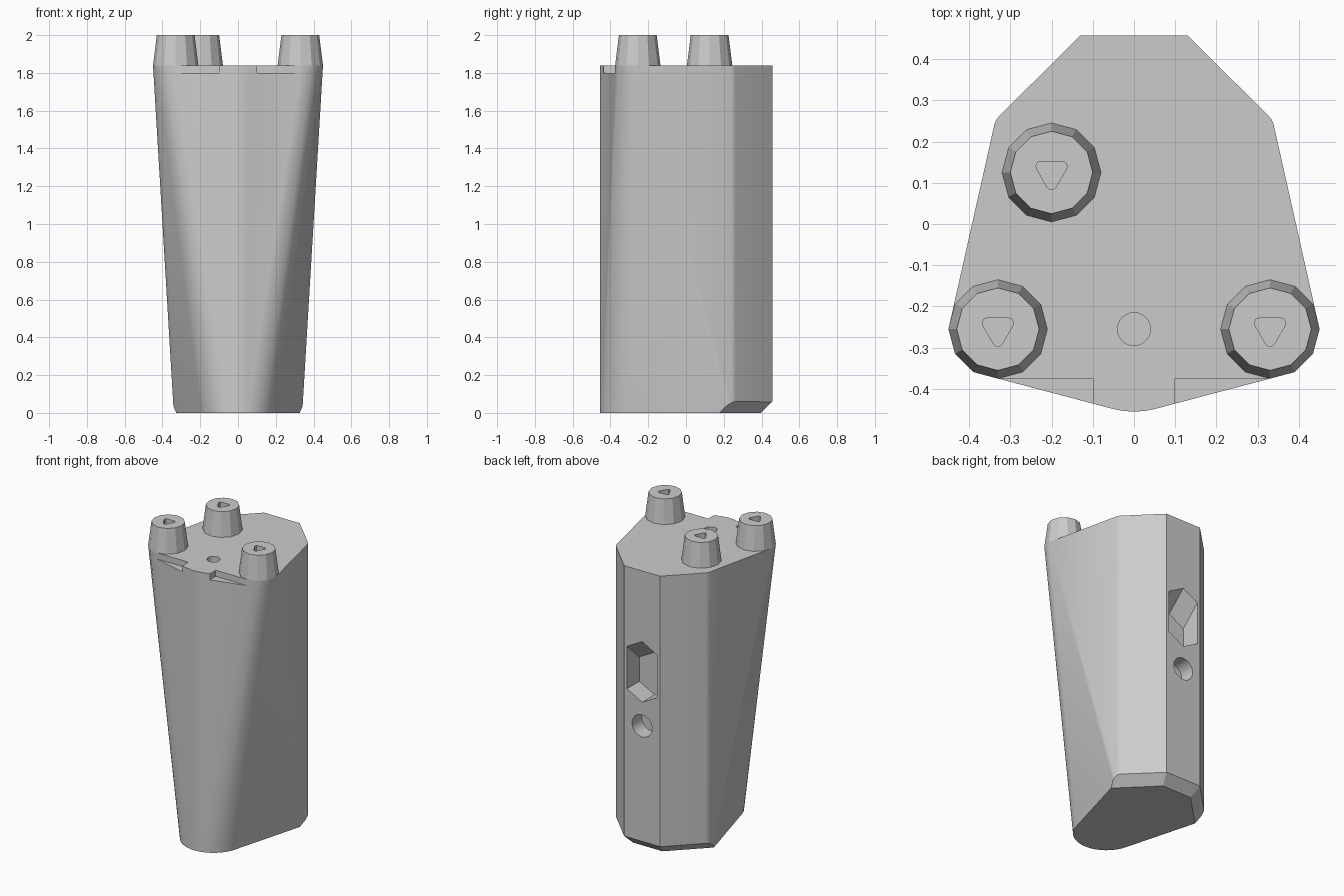
import bpy, bmesh, math
from mathutils import Vector

default = bpy.data.objects.get("Cube")
if default:
    bpy.data.objects.remove(default, do_unlink=True)

TOP, NOSE_Y, BACK = 1.84, -0.255, 0.457
POSTS = {"left_front_post": (0.33, NOSE_Y), "right_front_post": (-0.33, NOSE_Y),
         "rear_post": (-0.2, 0.125)}

grey = bpy.data.materials.new("plain_grey")
grey.use_nodes = True
grey.diffuse_color = (0.6, 0.6, 0.6, 1)
grey.node_tree.nodes["Principled BSDF"].inputs["Base Color"].default_value = (0.6, 0.6, 0.6, 1)


def ring(x, y, r, n, z):
    return [Vector((x + r * math.cos(math.tau * i / n), y + r * math.sin(math.tau * i / n), z))
            for i in range(n)]


def to_object(bm, name):
    bmesh.ops.recalc_face_normals(bm, faces=bm.faces[:])
    mesh = bpy.data.meshes.new(name)
    bm.to_mesh(mesh)
    bm.free()
    mesh.materials.append(grey)
    ob = bpy.data.objects.new(name, mesh)
    bpy.context.collection.objects.link(ob)
    return ob


def loft(name, a, b):
    """Closed solid between two matching rings of points."""
    bm = bmesh.new()
    va, vb = [bm.verts.new(p) for p in a], [bm.verts.new(p) for p in b]
    bm.faces.new(va)
    bm.faces.new(vb[::-1])
    for i in range(len(va)):
        j = (i + 1) % len(va)
        bm.faces.new((va[i], vb[i], vb[j], va[j]))
    return to_object(bm, name)


def box(name, lo, hi):
    corners = [(lo[0], lo[1]), (hi[0], lo[1]), (hi[0], hi[1]), (lo[0], hi[1])]
    return loft(name, [Vector((*c, lo[2])) for c in corners], [Vector((*c, hi[2])) for c in corners])


def cut(ob, cutter):
    mod = ob.modifiers.new("cut", "BOOLEAN")
    mod.operation, mod.solver, mod.object = "DIFFERENCE", "EXACT", cutter
    bpy.context.view_layer.objects.active = ob
    bpy.ops.object.modifier_apply(modifier=mod.name)
    bpy.data.objects.remove(cutter, do_unlink=True)


def smooth(ob):
    bpy.ops.object.select_all(action="DESELECT")
    ob.select_set(True)
    bpy.context.view_layer.objects.active = ob
    bpy.ops.object.shade_smooth_by_angle(angle=math.radians(25))


# Body: hull of the round nose, the angled back and the two post footings
points = []
for z in (0, TOP):
    points += ring(0, NOSE_Y, 0.2, 48, z)
    for s in (-1, 1):
        points += ring(s * 0.295, 0.23, 0.045, 24, z)
        points.append(Vector((s * 0.13, BACK, z)))
for s in (-1, 1):
    points += ring(s * 0.33, NOSE_Y, 0.12, 12, TOP)
bm = bmesh.new()
for p in points:
    bm.verts.new(p)
bmesh.ops.convex_hull(bm, input=bm.verts[:])
bmesh.ops.delete(bm, geom=[v for v in bm.verts if not v.link_faces], context="VERTS")

# Bevels around the lower back edge
for origin, normal in (((0, BACK, 0.06), (0, 1, -1)),
                       ((0.32, 0.269, 0.06), (0.707, 0.707, -1)),
                       ((-0.32, 0.269, 0.06), (-0.707, 0.707, -1))):
    bmesh.ops.bisect_plane(bm, geom=bm.verts[:] + bm.edges[:] + bm.faces[:], plane_co=origin,
                           plane_no=Vector(normal).normalized(), clear_outer=True)
    bmesh.ops.holes_fill(bm, edges=[e for e in bm.edges if e.is_boundary], sides=0)
bmesh.ops.dissolve_limit(bm, angle_limit=math.radians(0.5), verts=bm.verts[:], edges=bm.edges[:])
body = to_object(bm, "body")

# Top hole and front notches
cut(body, loft("hole_cutter", ring(0, NOSE_Y, 0.04, 24, TOP - 0.1), ring(0, NOSE_Y, 0.04, 24, 1.9)))
for s in (-1, 1):
    xs = sorted((s * 0.1, s * 0.4))
    cut(body, box("notch_cutter", (xs[0], -0.6, 1.8), (xs[1], -0.375, 1.9)))

# Six-sided slot in the back, narrowing inward under a sloping ceiling
slot = [(0, 0.2), (0.11, 0.14), (0.11, -0.14), (0, -0.2), (-0.11, -0.14), (-0.11, 0.14)]
slope = 0.12 / 0.13


def slot_ring(depth):
    return [Vector((x, BACK - depth, 1.175 + z - (slope * depth if z > 0 else 0))) for x, z in slot]


cut(body, loft("slot_cutter", slot_ring(-0.02), slot_ring(0.13)))

# Round hole below the slot
disc = ring(0, 0, 0.073, 24, 0)
cut(body, loft("port_cutter", [Vector((p.x, BACK + 0.05, 0.82 + p.y)) for p in disc],
               [Vector((p.x, BACK - 0.1, 0.82 + p.y)) for p in disc]))
smooth(body)


def triangle(x, y, z):
    """Triangle with rounded corners, pointing to the front."""
    pts = []
    for k in range(3):
        a = math.radians(-90 + 120 * k)
        for d in (-60, -20, 20, 60):
            b = a + math.radians(d)
            pts.append(Vector((x + 0.03 * math.cos(a) + 0.012 * math.cos(b),
                               y + 0.03 * math.sin(a) + 0.012 * math.sin(b), z)))
    return pts


# Tapered posts with triangular sockets
for name, (x, y) in POSTS.items():
    post = loft(name, ring(x, y, 0.12, 12, TOP), ring(x, y, 0.1, 12, 2))
    cut(post, loft("socket_cutter", triangle(x, y, 1.92), triangle(x, y, 2.05)))
    smooth(post)
